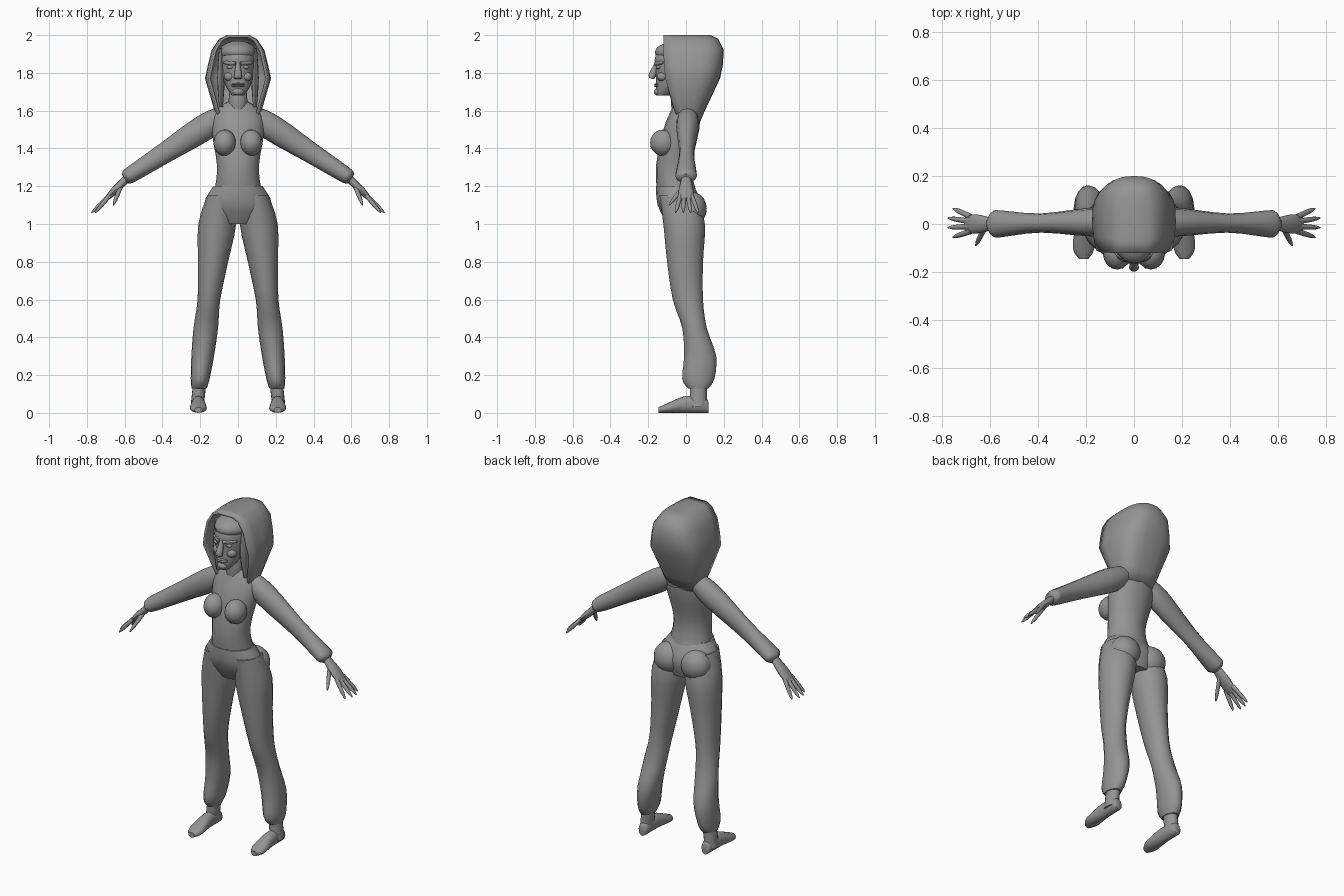
import bpy, bmesh
from math import cos, sin, pi, radians
from mathutils import Vector, Matrix

cube = bpy.data.objects.get("Cube")
if cube:
    bpy.data.objects.remove(cube, do_unlink=True)

grey = bpy.data.materials.new("plain grey")
grey.use_nodes = True
tone = (0.3, 0.3, 0.3, 1)
grey.diffuse_color = tone
grey.node_tree.nodes["Principled BSDF"].inputs["Base Color"].default_value = tone


def finish(name, bm, mirror=False, thickness=0):
    """Turn a bmesh into a smooth, optionally mirrored object."""
    bmesh.ops.recalc_face_normals(bm, faces=bm.faces)
    mesh = bpy.data.meshes.new(name)
    bm.to_mesh(mesh)
    bm.free()
    mesh.materials.append(grey)
    obj = bpy.data.objects.new(name, mesh)
    bpy.context.collection.objects.link(obj)
    bpy.ops.object.select_all(action="DESELECT")
    obj.select_set(True)
    bpy.context.view_layer.objects.active = obj
    bpy.ops.object.shade_smooth_by_angle(angle=radians(50))
    if thickness:
        shell = obj.modifiers.new("shell", "SOLIDIFY")
        shell.thickness = thickness
        shell.offset = -1
    if mirror:
        obj.modifiers.new("mirror", "MIRROR").use_mirror_merge = False


def curved(rows, steps=3):
    """Pass a smooth spline through a few profile rows."""
    rows = [Vector(row) for row in rows]
    padded = [rows[0], *rows, rows[-1]]
    result = []
    for before, start, end, after in zip(padded, padded[1:], padded[2:], padded[3:]):
        enter, leave = (end - before) / 2, (after - start) / 2
        for step in range(steps):
            t = step / steps
            blend = t * t * (3 - 2 * t)
            result.append(start.lerp(end, blend) + enter * t * (1 - t) ** 2
                          - leave * t * t * (1 - t))
    return result + [rows[-1]]


def bridge(bm, loops, closed):
    """Join neighbouring loops of vertices with quads."""
    for low, high in zip(loops, loops[1:]):
        count = len(low)
        for i in range(count if closed else count - 1):
            j = (i + 1) % count
            bm.faces.new((low[i], low[j], high[j], high[i]))


def loft(name, rings, mirror=False, sides=16):
    """Skin elliptical rings given as centre and two half axes."""
    bm = bmesh.new()
    turns = [2 * pi * i / sides for i in range(sides)]
    loops = [[bm.verts.new(centre + u * cos(turn) + v * sin(turn)) for turn in turns]
             for centre, u, v in rings]
    bridge(bm, loops, True)
    bm.faces.new(loops[0])
    bm.faces.new(loops[-1])
    finish(name, bm, mirror)


def levels(name, rows, centre_line=None):
    """Stack rings of height, half width, front and back; a centre line makes a pair."""
    rings = []
    for z, half, front, back in curved(rows):
        x = centre_line(z) if centre_line else 0
        rings.append((Vector((x, (front + back) / 2, z)), Vector((half, 0, 0)),
                      Vector((0, (back - front) / 2, 0))))
    loft(name, rings, bool(centre_line))


def limb(name, start, end, profile, mirror=True):
    """Straight limb whose profile gives fraction, half breadth and half depth."""
    start, end = Vector(start), Vector(end)
    ahead = (end - start).normalized()
    across = ahead.cross(Vector((0, 0, 1))).normalized()
    up = across.cross(ahead)
    rings = [(start.lerp(end, t), across * breadth, up * depth)
             for t, breadth, depth in curved(profile)]
    loft(name, rings, mirror, sides=12)


def ball(name, centre, size, mirror=False):
    bm = bmesh.new()
    place = Matrix.Translation(centre) @ Matrix.Diagonal((*size, 1))
    bmesh.ops.create_uvsphere(bm, u_segments=16, v_segments=10, radius=1, matrix=place)
    finish(name, bm, mirror)


def leg_line(z):
    """Legs spread outwards towards the ground."""
    return .22 - .11 * z


# Torso, hips and neck
levels("torso", [(1.15, .13, -.15, .06), (1.3, .11, -.16, .03), (1.5, .14, -.12, .07),
                 (1.6, .12, -.08, .07), (1.65, .05, -.06, .04)])
levels("hips", [(1, .1, -.1, .07), (1.1, .18, -.15, .09), (1.2, .13, -.16, .04)])
ball("neck", (0, -.03, 1.65), (.05, .05, .12))
ball("bust", (.07, -.12, 1.43), (.06, .07, .07), mirror=True)
ball("seat", (.09, .03, 1.08), (.09, .08, .09), mirror=True)

# Flared trouser legs and ankles
levels("trouser_legs", [(.13, .04, .01, .12), (.18, .05, -.02, .15), (.3, .06, -.01, .16),
                        (.45, .065, -.02, .11), (.6, .06, -.07, .09), (.8, .08, -.1, .09),
                        (1, .1, -.12, .1), (1.15, .07, -.14, .06)], leg_line)
levels("ankles", [(.03, .035, .02, .11), (.2, .035, .02, .11)], leg_line)

# Feet, flat on the ground: position along the foot, half width, height
foot_rows = [(.12, .02, .05), (.1, .03, .08), (0, .035, .09), (-.1, .045, .05), (-.145, .02, .03)]
loft("feet", [(Vector((.21, y, height / 2)), Vector((half, 0, 0)), Vector((0, 0, height / 2)))
              for y, half, height in curved(foot_rows)], mirror=True)

# Sleeves with gathered cuffs
limb("sleeves", (.07, .01, 1.58), (.6, 0, 1.24),
     [(0, .05, .05), (.2, .06, .07), (.6, .04, .055), (.9, .055, .045),
      (.97, .055, .04), (1, .03, .03)])

# Hands with fanned fingers
limb("palms", (.59, 0, 1.24), (.7, 0, 1.13), [(0, .025, .02), (.6, .04, .02), (1, .035, .01)])
taper = [(0, .012, .012), (.7, .01, .01), (1, .003, .003)]
for step, finger in enumerate(("index", "middle", "ring", "little")):
    root = (.68, -.03 + .02 * step, 1.15)
    tip = (.785 - .02 * abs(step - 1.5), -.055 + .04 * step, 1.06)
    limb(finger + "_fingers", root, tip, taper)
limb("thumbs", (.62, -.01, 1.2), (.66, -.09, 1.1), taper)

# Head and face
levels("head", [(1.68, .03, -.16, -.09), (1.72, .06, -.16, -.02), (1.8, .09, -.16, .07),
                (1.9, .09, -.16, .09), (1.97, .03, -.08, .04)])
limb("nose", (0, -.15, 1.86), (0, -.185, 1.77), [(0, .01, .01), (.8, .02, .02), (1, .02, .01)],
     mirror=False)
ball("eyes", (.04, -.145, 1.83), (.02, .013, .01), mirror=True)
ball("cheeks", (.045, -.125, 1.78), (.03, .03, .025), mirror=True)
ball("chin", (0, -.15, 1.7), (.03, .02, .02))
limb("brows", (.01, -.16, 1.85), (.08, -.12, 1.855), taper)
for lip, height in (("upper_lip", 1.74), ("lower_lip", 1.73)):
    ball(lip, (0, -.15, height), (.035, .02, .006))

# Hair cap and side locks inside the hood
ball("hair", (0, -.03, 1.91), (.1, .135, .06))
limb("side_locks", (.09, -.06, 1.93), (.09, -.05, 1.62),
     [(0, .01, .03), (.5, .02, .05), (1, .01, .02)])

# Deep hood, open at the front: height, half width, back
bm = bmesh.new()
reach, steps, loops = .5, 18, []
for z, half, back in [(2, .06, .13), (1.98, .1, .17), (1.92, .14, .2), (1.84, .16, .195),
                      (1.77, .175, .18), (1.6, .125, .1), (1.53, .1, .07)]:
    front = .9 * (2 - z) ** 3 - .12
    middle = front + .45 * (back - front)
    loop = []
    for i in range(steps + 1):
        turn = -reach + (pi + 2 * reach) * i / steps
        side, depth = cos(turn), sin(turn)
        x = half * abs(side) ** .75 * (1 if side > 0 else -1)
        if depth > 0:
            y = middle + (back - middle) * depth ** .75
        else:
            y = middle + (front - middle) * -depth / sin(reach)
        loop.append(bm.verts.new((x, y, z)))
    loops.append(loop)
bridge(bm, loops, False)
bm.faces.new(loops[0])
finish("hood", bm, thickness=.014)
